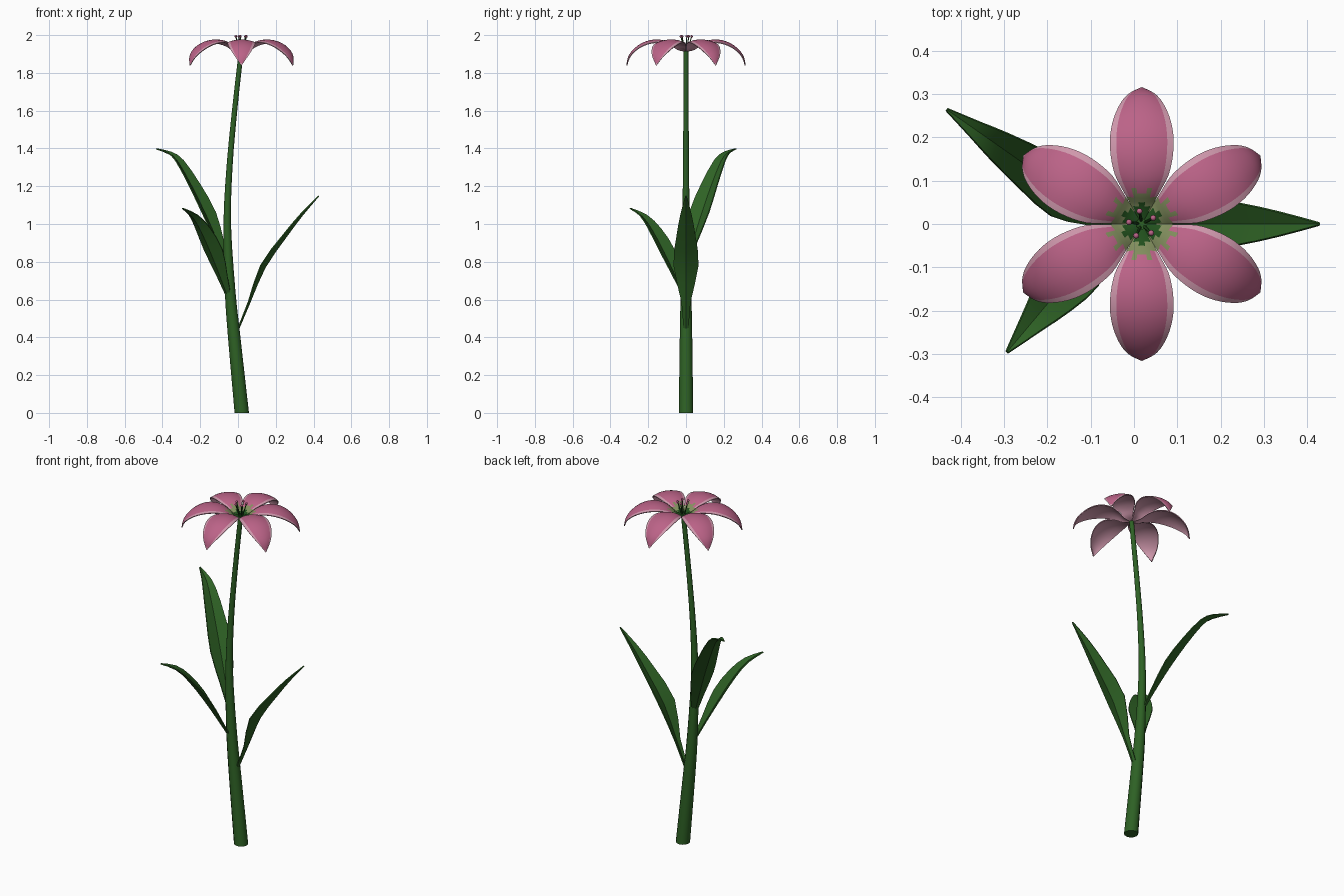
import bpy, bmesh, math
from mathutils import Vector

if "Cube" in bpy.data.objects:
    bpy.data.objects.remove(bpy.data.objects["Cube"])


def material(name, rgb):
    m = bpy.data.materials.new(name)
    m.diffuse_color = (*rgb, 1)
    m.use_nodes = True
    m.node_tree.nodes["Principled BSDF"].inputs["Base Color"].default_value = m.diffuse_color
    return m


GREEN = material("leaf green", (0.027, 0.12, 0.018))
DARK = material("dark green", (0.015, 0.08, 0.012))
OLIVE = material("olive fringe", (0.22, 0.27, 0.11))
PINK = material("deep pink", (0.50, 0.125, 0.245))
PALE = material("pale pink", (0.62, 0.31, 0.41))


def add_object(name, bm, mats, thickness=0, angle=35):
    me = bpy.data.meshes.new(name)
    bm.to_mesh(me)
    bm.free()
    for m in mats:
        me.materials.append(m)
    ob = bpy.data.objects.new(name, me)
    bpy.context.collection.objects.link(ob)
    bpy.ops.object.select_all(action='DESELECT')
    ob.select_set(True)
    bpy.context.view_layer.objects.active = ob
    if thickness:
        # the underside and rim take the last material
        s = ob.modifiers.new("thickness", 'SOLIDIFY')
        s.thickness = thickness
        s.offset = -1
        s.material_offset = s.material_offset_rim = len(mats) - 1
        bpy.ops.object.modifier_apply(modifier=s.name)
    bpy.ops.object.shade_smooth_by_angle(angle=math.radians(angle))
    return ob


def tube(name, points, mat, sides=12):
    """Horizontal rings through (x, y, z, radius)."""
    bm = bmesh.new()
    rings = []
    for x, y, z, r in points:
        rings.append([bm.verts.new((x + r * math.cos(2 * math.pi * k / sides),
                                    y + r * math.sin(2 * math.pi * k / sides), z))
                      for k in range(sides)])
    for a, b in zip(rings, rings[1:]):
        for k in range(sides):
            n = (k + 1) % sides
            bm.faces.new((a[k], a[n], b[n], b[k]))
    bm.faces.new(rings[0][::-1])
    bm.faces.new(rings[-1])
    return add_object(name, bm, [mat])


def smooth_path(pts, steps):
    """Catmull-Rom resampling of tuples."""
    p = [Vector(q) for q in pts]
    p = [2 * p[0] - p[1]] + p + [2 * p[-1] - p[-2]]
    out = []
    for i in range(1, len(p) - 2):
        a, b, c, d = p[i - 1:i + 3]
        for k in range(steps):
            t = k / steps
            out.append(0.5 * (2 * b + (c - a) * t + (2 * a - 5 * b + 4 * c - d) * t * t
                              + (3 * b - a - 3 * c + d) * t ** 3))
    return out + [p[-2]]


def blade(name, origin, heading, profile, columns, bend, mats, thickness, rule=None, angle=35):
    """Sheet along (distance, z, half width); bend(u) lifts it along its normal."""
    h = math.radians(heading)
    out = Vector((math.cos(h), math.sin(h), 0))
    side = Vector((-math.sin(h), math.cos(h), 0))
    bm = bmesh.new()
    rows = []
    for i, (d, z, w) in enumerate(profile):
        a, b = profile[max(i - 1, 0)], profile[min(i + 1, len(profile) - 1)]
        tan = (out * (b[0] - a[0]) + Vector((0, 0, b[1] - a[1]))).normalized()
        normal = tan.cross(side)
        base = Vector((origin[0], origin[1], 0)) + out * d + Vector((0, 0, z))
        rows.append([bm.verts.new(base + side * (u * w) + normal * (bend(u) * w)) for u in columns])
    for i in range(len(rows) - 1):
        for j in range(len(columns) - 1):
            f = bm.faces.new((rows[i][j], rows[i + 1][j], rows[i + 1][j + 1], rows[i][j + 1]))
            if rule:
                f.material_index = rule((profile[i][0] + profile[i + 1][0]) / 2, j)
    return add_object(name, bm, mats, thickness, angle)


# Stem
tube("stem", [tuple(p) for p in smooth_path(
    [(0.02, 0, 0, 0.038), (-0.02, 0, 0.4, 0.033), (-0.042, 0, 0.65, 0.028), (-0.057, 0, 1.0, 0.020),
     (-0.045, 0, 1.3, 0.016), (-0.018, 0, 1.6, 0.014), (0.018, 0, 1.925, 0.013)], 3)], GREEN)

# Leaves: folded, pointed blades
LEAVES = [
    ("right_leaf", (-0.01, 0), 0,
     [(0, .42, .012), (.07, .585, .022), (.15, .77, .064), (.26, .93, .048), (.35, 1.05, .027), (.435, 1.15, .002)]),
    ("back_leaf", (-0.055, 0), 145,
     [(0, .78, .012), (.06, .90, .035), (.14, 1.05, .062), (.23, 1.20, .052), (.32, 1.33, .035),
      (.38, 1.375, .02), (.46, 1.40, .002)]),
    ("front_leaf", (-0.045, 0), 230,
     [(0, .60, .012), (.07, .72, .035), (.15, .85, .062), (.23, .965, .05), (.30, 1.04, .028), (.385, 1.085, .002)]),
]
for name, origin, heading, prof in LEAVES:
    blade(name, origin, heading, smooth_path(prof, 2), [-1, -.5, 0, .5, 1],
          lambda u: 0.4 * abs(u), [GREEN], 0.006, angle=25)

# Petals: arched, curling down at the tips, pale rims and a green throat
CENTRE = (0.018, 0)
PETAL = smooth_path([(.004, 1.918, .006), (.04, 1.93, .025), (.07, 1.953, .042), (.11, 1.971, .062),
                     (.16, 1.977, .072), (.21, 1.968, .073), (.255, 1.945, .064), (.29, 1.912, .047),
                     (.308, 1.88, .028), (.316, 1.84, .002)], 3)
COLS = [-1, -.8, -.5, -.25, 0, .25, .5, .8, 1]


def petal_colour(d, j):
    fringe = (0.062, 0.062, 0.085, 0.07, 0.07, 0.085, 0.062, 0.062)[j]
    core = (0.03, 0.045, 0.035, 0.05, 0.05, 0.035, 0.045, 0.03)[j]
    if d < core:
        return 0
    if d < fringe:
        return 1
    return 3 if j in (0, 7) or d > 0.313 else 2


for k in range(6):
    blade("petal_%d" % (k + 1), CENTRE, 30 + 60 * k, PETAL, COLS, lambda u: -0.2 * u * u,
          [DARK, OLIVE, PINK, PALE], 0.005, petal_colour, 45)

# Stamens: thin green filaments with pink tips
for k in range(5):
    a = math.radians(100 + 72 * k)
    cx, cy = math.cos(a), math.sin(a)
    tube("filament_%d" % (k + 1), [(CENTRE[0] + cx * r, cy * r, z, t) for r, z, t in
                                   ((.006, 1.915, .004), (.018, 1.95, .0035), (.029, 1.988, .003))], DARK, 6)
    bm = bmesh.new()
    bmesh.ops.create_uvsphere(bm, u_segments=8, v_segments=6, radius=0.007)
    bmesh.ops.translate(bm, verts=bm.verts, vec=(CENTRE[0] + cx * .03, cy * .03, 1.993))
    add_object("stamen_tip_%d" % (k + 1), bm, [PINK])
